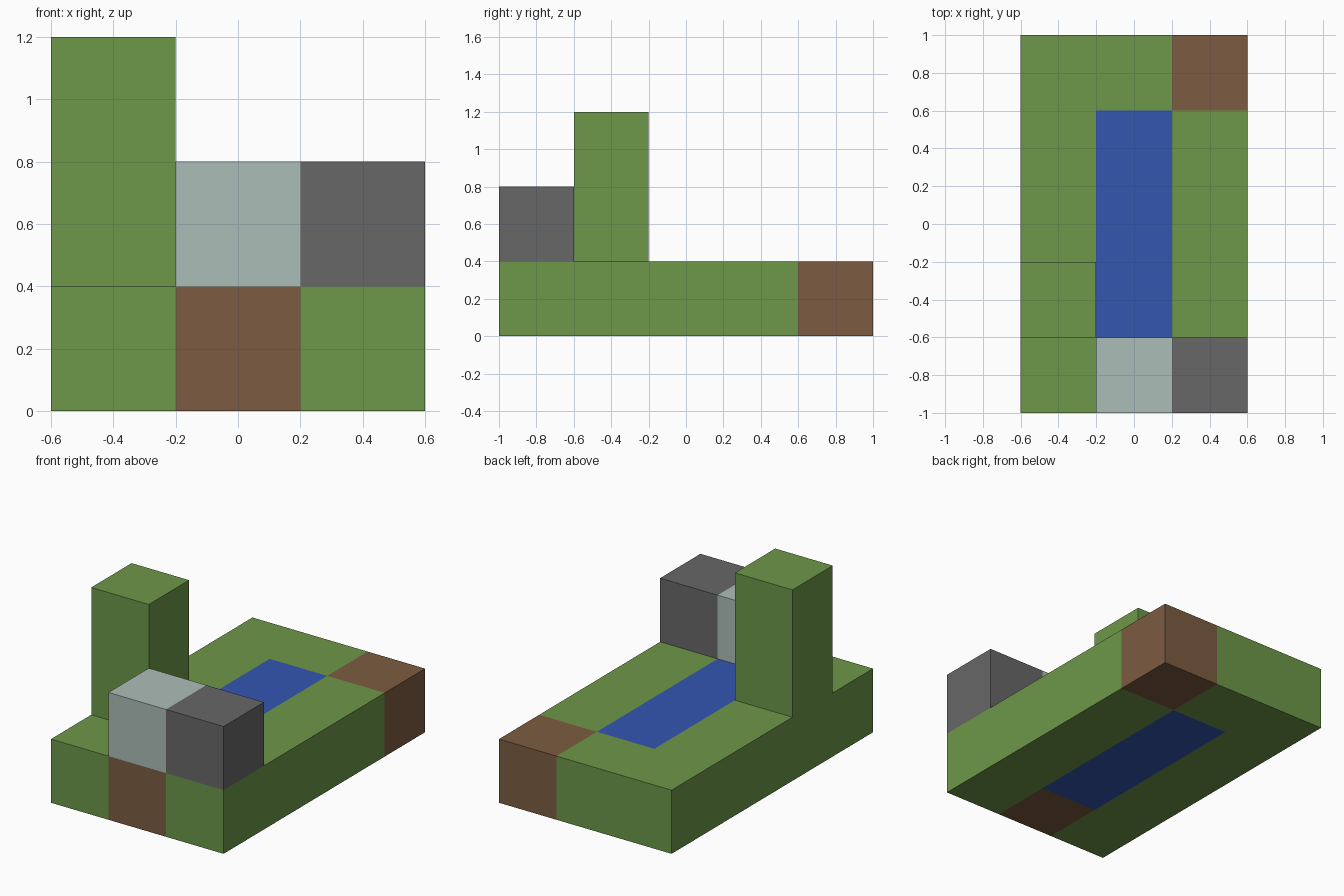
import bpy
import bmesh
from math import floor
from mathutils import Vector

CELL = 0.4

cube = bpy.data.objects.get("Cube")
if cube:
    bpy.data.objects.remove(cube, do_unlink=True)

COLOURS = {
    "grass green": (0.153, 0.309, 0.067),
    "earth brown": (0.202, 0.107, 0.052),
    "water blue": (0.033, 0.093, 0.434),
    "pale stone": (0.413, 0.509, 0.479),
    "dark stone": (0.136, 0.136, 0.136),
}
NAMES = list(COLOURS)
MATERIALS = []
for name, rgb in COLOURS.items():
    mat = bpy.data.materials.new(name)
    mat.use_nodes = True
    mat.diffuse_color = (*rgb, 1)
    bsdf = mat.node_tree.nodes["Principled BSDF"]
    bsdf.inputs["Base Color"].default_value = (*rgb, 1)
    bsdf.inputs["Roughness"].default_value = 0.9
    MATERIALS.append(mat)


def block(name, corner, columns, rows, layers, colour_of):
    """Closed box of whole cells; colour_of(column, row) names each cell's colour."""
    bm = bmesh.new()
    bmesh.ops.create_cube(bm, size=1)
    size = Vector((columns, rows, layers)) * CELL
    corner = Vector(corner)
    for v in bm.verts:
        v.co = corner + (v.co + Vector((0.5, 0.5, 0.5))) * size
    # Cut the box along the cell boundaries
    for axis, count in ((0, columns), (1, rows)):
        for i in range(1, count):
            point = corner.copy()
            point[axis] += i * CELL
            normal = Vector((0, 0, 0))
            normal[axis] = 1
            bmesh.ops.bisect_plane(bm, geom=bm.verts[:] + bm.edges[:] + bm.faces[:],
                                   plane_co=point, plane_no=normal)
    bm.normal_update()
    # Colour each face by the cell just behind it
    for face in bm.faces:
        inside = (face.calc_center_median() - face.normal * CELL / 2 - corner) / CELL
        face.material_index = NAMES.index(colour_of(floor(inside.x), floor(inside.y)))
    mesh = bpy.data.meshes.new(name)
    bm.to_mesh(mesh)
    bm.free()
    for mat in MATERIALS:
        mesh.materials.append(mat)
    obj = bpy.data.objects.new(name, mesh)
    bpy.context.collection.objects.link(obj)


def ground_colour(column, row):
    if (column, row) in ((1, 0), (2, 4)):
        return "earth brown"
    if column == 1 and row < 4:
        return "water blue"
    return "grass green"


# Ground slab with a pool running through it
block("ground", (-0.6, -1, 0), 3, 5, 1, ground_colour)
# Tall hedge on the right side
block("hedge_tower", (-0.6, -0.6, CELL), 1, 1, 2, lambda c, r: "grass green")
# Low stone wall at the front
block("stone_wall", (-0.2, -1, CELL), 2, 1, 1,
      lambda c, r: "dark stone" if c else "pale stone")
